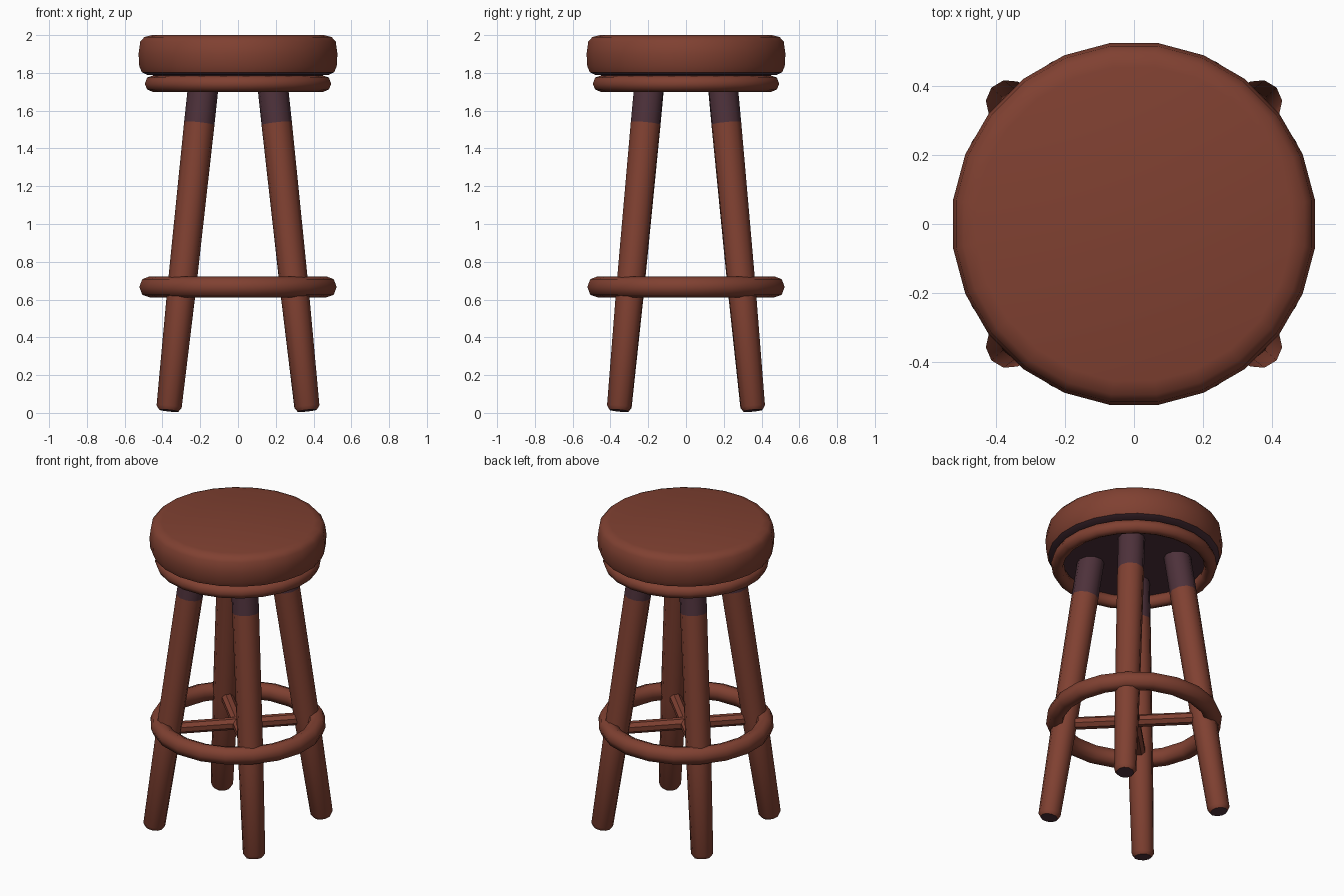
import bpy, bmesh, math
from mathutils import Vector, Matrix

if "Cube" in bpy.data.objects:
    bpy.data.objects.remove(bpy.data.objects["Cube"])


def material(name, rgb):
    m = bpy.data.materials.new(name)
    m.diffuse_color = (*rgb, 1)
    m.use_nodes = True
    m.node_tree.nodes["Principled BSDF"].inputs["Base Color"].default_value = m.diffuse_color
    return m


BROWN = material("red brown wood", (0.215, 0.052, 0.031))
PURPLE = material("dark purple wood", (0.075, 0.031, 0.043))


def lathe(name, profile, sides, matrix=Matrix(), closed=False, purple=None, angle=40):
    """Spin (radius, height) points round z; purple(centre, normal) picks the second colour."""
    bm = bmesh.new()
    rings = []
    for r, z in profile:
        if r == 0:
            rings.append([bm.verts.new((0, 0, z))])
        else:
            rings.append([bm.verts.new((r * math.cos(math.tau * (i + .5) / sides),
                                        r * math.sin(math.tau * (i + .5) / sides), z))
                          for i in range(sides)])
    pairs = list(zip(rings, rings[1:]))
    if closed:
        pairs.append((rings[-1], rings[0]))
    for a, b in pairs:
        for i in range(sides):
            j = (i + 1) % sides
            if len(a) == 1:
                bm.faces.new((a[0], b[j], b[i]))
            elif len(b) == 1:
                bm.faces.new((a[i], a[j], b[0]))
            else:
                bm.faces.new((a[i], a[j], b[j], b[i]))
    bm.transform(matrix)
    bmesh.ops.recalc_face_normals(bm, faces=bm.faces)
    if purple:
        for f in bm.faces:
            f.material_index = int(purple(f.calc_center_median(), f.normal))
    me = bpy.data.meshes.new(name)
    bm.to_mesh(me)
    bm.free()
    me.materials.append(BROWN)
    me.materials.append(PURPLE)
    ob = bpy.data.objects.new(name, me)
    bpy.context.collection.objects.link(ob)
    bpy.ops.object.select_all(action='DESELECT')
    ob.select_set(True)
    bpy.context.view_layer.objects.active = ob
    bpy.ops.object.shade_smooth_by_angle(angle=math.radians(angle))
    return ob


def along(start, end):
    """Matrix that lays the local z axis from start toward end."""
    d = Vector(end) - Vector(start)
    return Matrix.Translation(start) @ d.to_track_quat('Z', 'Y').to_matrix().to_4x4(), d.length


# Cushion, purple underneath
lathe("seat_cushion",
      [(0, 2.0), (.46, 2.0), (.50, 1.99), (.522, 1.965), (.531, 1.9), (.527, 1.835),
       (.513, 1.803), (.485, 1.79), (0, 1.79)], 24,
      purple=lambda c, n: n.z < -.9)

# Dark board in the recess under the cushion
lathe("seat_board", [(0, 1.795), (.455, 1.795), (.455, 1.772), (0, 1.772)], 24,
      purple=lambda c, n: True)

# Rim under the cushion
lathe("seat_rim",
      [(.455, 1.70), (.485, 1.712), (.498, 1.742), (.485, 1.775), (.455, 1.785),
       (.43, 1.772), (.42, 1.742), (.43, 1.712)], 24, closed=True, angle=60)

# Foot ring
lathe("foot_ring",
      [(.475, .612), (.513, .625), (.529, .667), (.513, .708), (.475, .722),
       (.437, .708), (.425, .667), (.437, .625)], 20, closed=True, angle=60)

# Four splayed legs, dark at the top and under the feet
for fy, front in ((-1, "front"), (1, "back")):
    for fx, side in ((-1, "left"), (1, "right")):
        m, length = along((fx * .367, fy * .355, .012), (fx * .178, fy * .19, 1.785))
        lathe(f"{front}_{side}_leg",
              [(0, 0), (.052, 0), (.067, .022), (.076, .65),
               (.081, 1.535), (.081, length), (0, length)], 10, m,
              purple=lambda c, n: c.z > 1.56 or n.z < -.9)

# Crossed braces joining opposite legs
for s, name in ((1, "first_brace"), (-1, "second_brace")):
    m, length = along((-.29, -.29 * s, .662), (.29, .29 * s, .662))
    lathe(name, [(0, 0), (.038, 0), (.038, length), (0, length)], 8, m)
